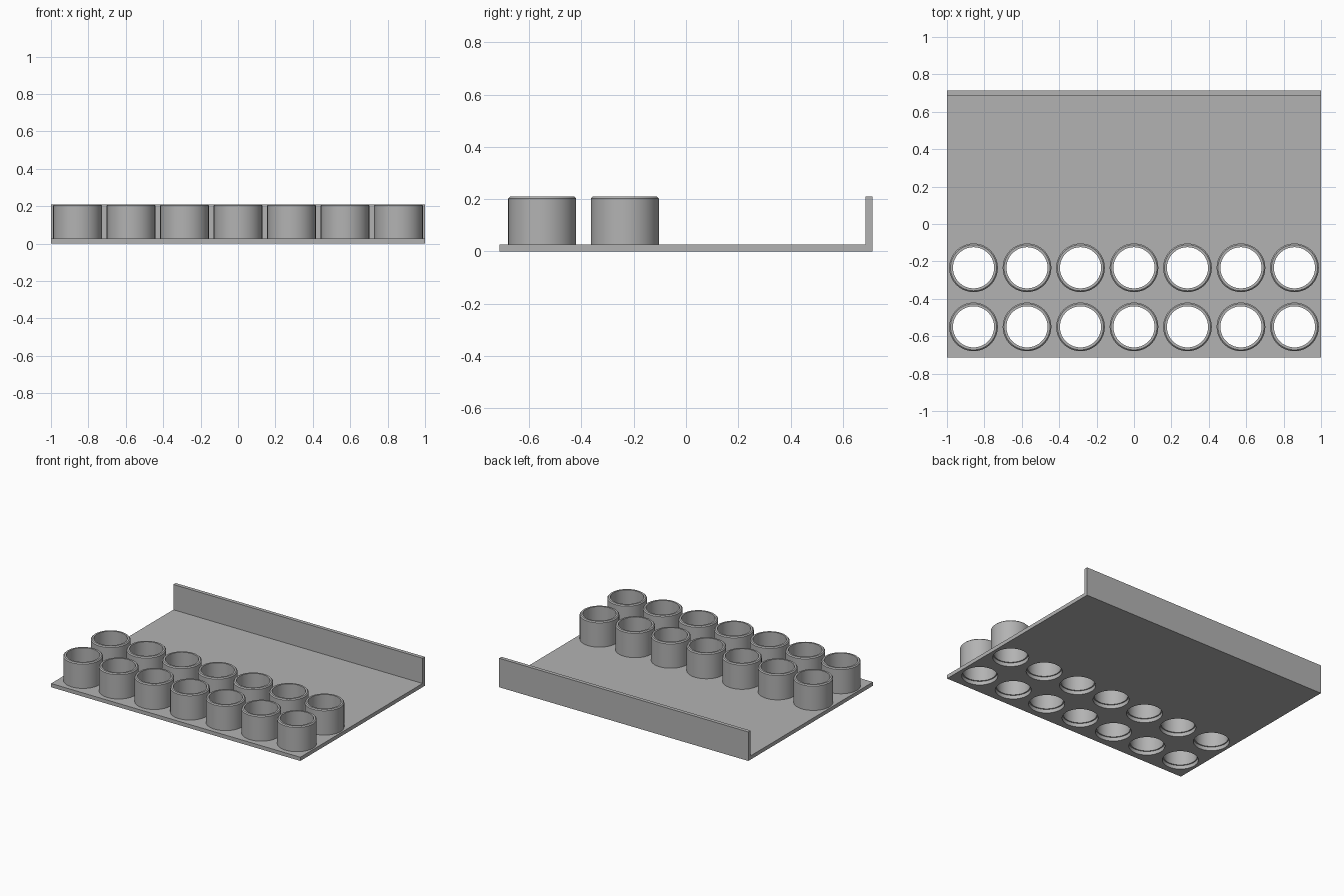
import bpy, bmesh, math
from mathutils import Matrix

cube = bpy.data.objects.get("Cube")
if cube:
    bpy.data.objects.remove(cube, do_unlink=True)

HALF_X, HALF_Y, HEIGHT, THICK = 1.0, 0.714, 0.21, 0.027
SIDES = 64
SPOTS = [(i * 0.286, y) for y in (-0.55, -0.234) for i in range(-3, 4)]

grey = bpy.data.materials.new("plain grey")
grey.use_nodes = True
COLOUR = (0.45, 0.45, 0.45, 1)
grey.diffuse_color = COLOUR
grey.node_tree.nodes["Principled BSDF"].inputs["Base Color"].default_value = COLOUR


def make_object(name, bm):
    bmesh.ops.recalc_face_normals(bm, faces=bm.faces)
    mesh = bpy.data.meshes.new(name)
    bm.to_mesh(mesh)
    bm.free()
    mesh.materials.append(grey)
    obj = bpy.data.objects.new(name, mesh)
    bpy.context.collection.objects.link(obj)
    return obj


def activate(obj):
    bpy.ops.object.select_all(action='DESELECT')
    obj.select_set(True)
    bpy.context.view_layer.objects.active = obj


def smooth(obj):
    activate(obj)
    bpy.ops.object.shade_smooth_by_angle(angle=math.radians(30))


# Tray: L-shaped side profile pulled across the width
back = HALF_Y - THICK
profile = [(-HALF_Y, 0), (HALF_Y, 0), (HALF_Y, HEIGHT), (back, HEIGHT),
           (back, THICK), (-HALF_Y, THICK)]
bm = bmesh.new()
face = bm.faces.new([bm.verts.new((-HALF_X, y, z)) for y, z in profile])
pulled = bmesh.ops.extrude_face_region(bm, geom=[face])["geom"]
bmesh.ops.translate(bm, vec=(2 * HALF_X, 0, 0),
                    verts=[v for v in pulled if isinstance(v, bmesh.types.BMVert)])
tray = make_object("tray_with_back_wall", bm)

# Round holes through the tray, slightly wider than the cup bores
bm = bmesh.new()
for x, y in SPOTS:
    bmesh.ops.create_cone(bm, cap_ends=True, segments=SIDES, radius1=0.118,
                          radius2=0.118, depth=0.2,
                          matrix=Matrix.Translation((x, y, 0)))
cutter = make_object("hole_cutter", bm)
cutter.hide_render = True
cut = tray.modifiers.new("holes", 'BOOLEAN')
cut.operation = 'DIFFERENCE'
cut.solver = 'EXACT'
cut.object = cutter
activate(tray)
bpy.ops.object.modifier_apply(modifier=cut.name)
bpy.data.objects.remove(cutter, do_unlink=True)
smooth(tray)

# Cups: open tubes with a small chamfer round the outer top edge
OUTER, INNER, CHAMFER = 0.13, 0.11, 0.007
ring = [(INNER, THICK), (OUTER, THICK), (OUTER, HEIGHT - CHAMFER),
        (OUTER - CHAMFER, HEIGHT), (INNER, HEIGHT)]
bm = bmesh.new()
verts = [bm.verts.new((r, 0, z)) for r, z in ring]
edges = [bm.edges.new((verts[i - 1], verts[i])) for i in range(len(verts))]
bmesh.ops.spin(bm, geom=verts + edges, cent=(0, 0, 0), axis=(0, 0, 1),
               angle=2 * math.pi, steps=SIDES, use_merge=True)
bmesh.ops.remove_doubles(bm, verts=bm.verts, dist=0.0001)
cup = make_object("cup", bm)
smooth(cup)
for n, (x, y) in enumerate(SPOTS):
    part = cup if n == 0 else cup.copy()
    part.name = f"cup_{n + 1}"
    part.location = (x, y, 0)
    if n:
        bpy.context.collection.objects.link(part)
